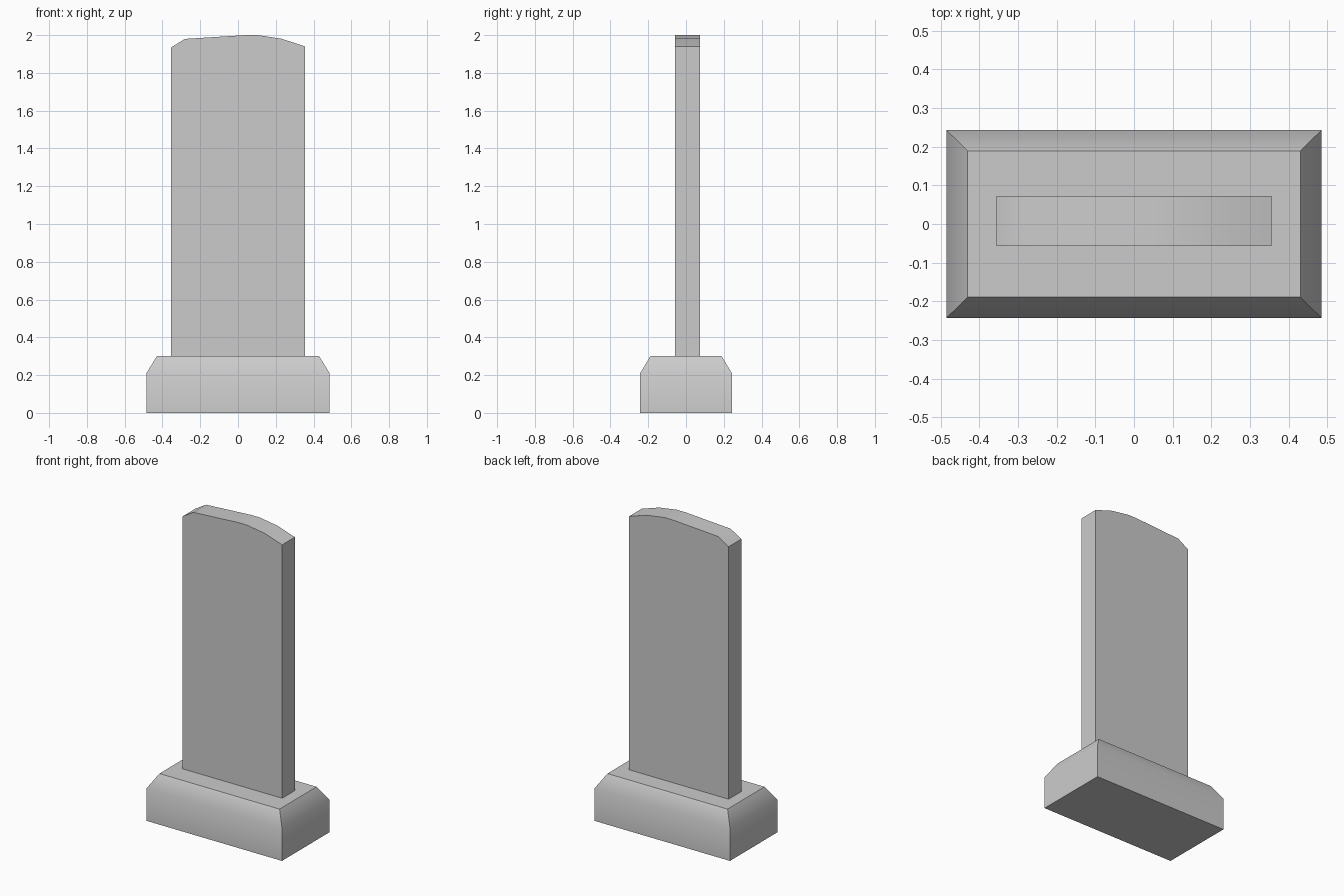
import bpy, bmesh, math

if "Cube" in bpy.data.objects:
    bpy.data.objects.remove(bpy.data.objects["Cube"])


def finish(name, bm, angle):
    bmesh.ops.recalc_face_normals(bm, faces=bm.faces)
    mesh = bpy.data.meshes.new(name)
    bm.to_mesh(mesh)
    bm.free()
    obj = bpy.data.objects.new(name, mesh)
    bpy.context.collection.objects.link(obj)
    bpy.ops.object.select_all(action='DESELECT')
    obj.select_set(True)
    bpy.context.view_layer.objects.active = obj
    bpy.ops.object.shade_smooth_by_angle(angle=math.radians(angle))
    return obj


# Plinth: stacked rectangles (half width, half depth, height), chamfered at the top
bm = bmesh.new()
rings = []
for hx, hy, z in [(0.485, 0.243, 0), (0.485, 0.243, 0.21), (0.43, 0.189, 0.30)]:
    rings.append([bm.verts.new((sx * hx, sy * hy, z))
                  for sx, sy in [(-1, -1), (1, -1), (1, 1), (-1, 1)]])
for low, high in zip(rings, rings[1:]):
    for i in range(4):
        j = (i + 1) % 4
        bm.faces.new((low[i], low[j], high[j], high[i]))
bm.faces.new(rings[0][::-1])
bm.faces.new(rings[-1])
finish("plinth", bm, 40)

# Upright slab: front outline with an uneven, worn top, extruded in depth
outline = [(-0.356, 0.29), (0.356, 0.29), (0.356, 1.94), (0.23, 1.981),
           (0.105, 2.0), (0.04, 2.0), (-0.28, 1.98), (-0.356, 1.934)]
bm = bmesh.new()
face = bm.faces.new([bm.verts.new((x, -0.057, z)) for x, z in outline])
ext = bmesh.ops.extrude_face_region(bm, geom=[face], use_keep_orig=True)
moved = [v for v in ext["geom"] if isinstance(v, bmesh.types.BMVert)]
bmesh.ops.translate(bm, verts=moved, vec=(0, 0.13, 0))
finish("upright_slab", bm, 40)
